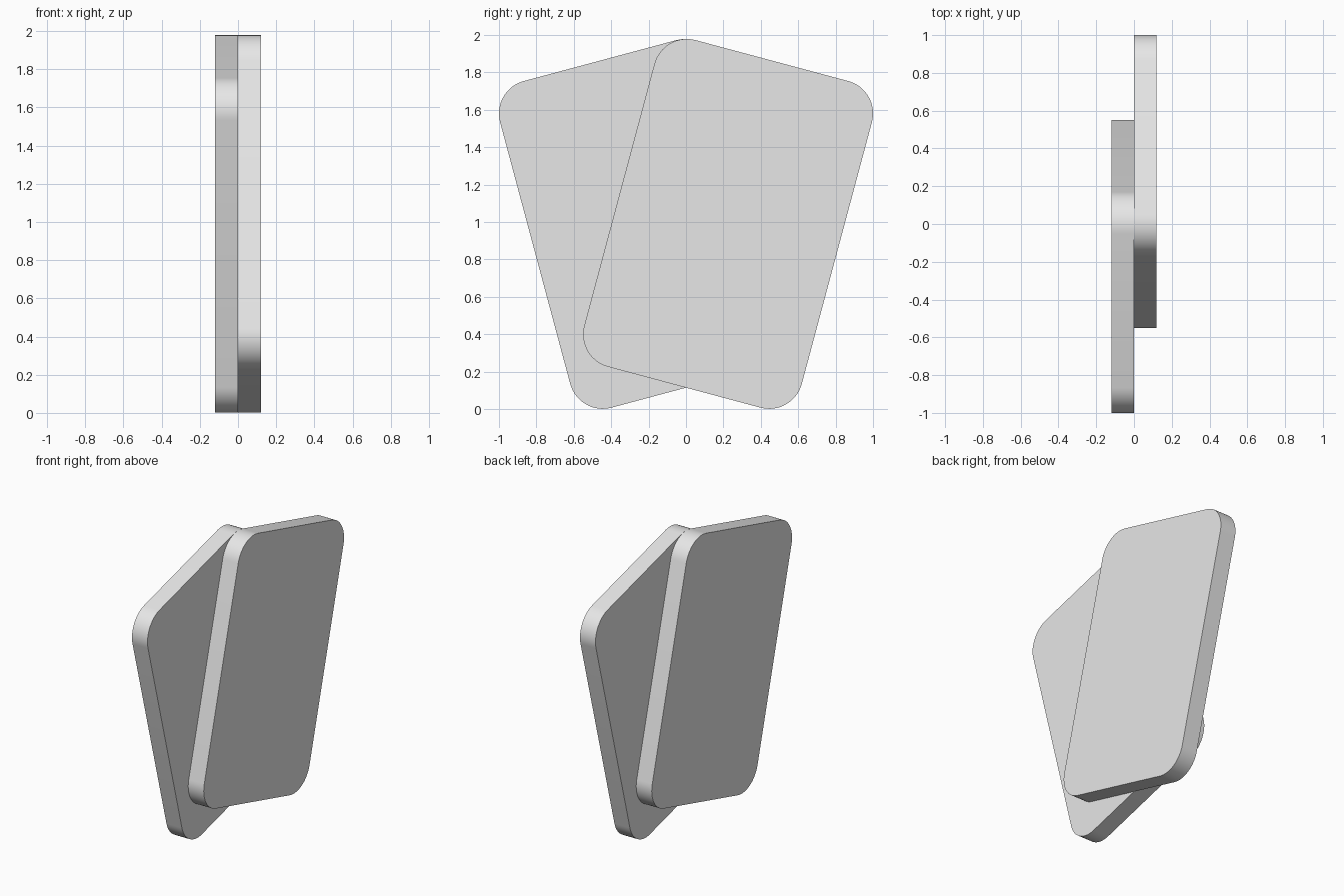
import bpy, bmesh, math

if "Cube" in bpy.data.objects:
    bpy.data.objects.remove(bpy.data.objects["Cube"])

HALF_W, HALF_H, RADIUS = 0.602, 0.904, 0.18
THICK = 0.12
TILT = math.radians(15)
SEGMENTS = 16

grey = bpy.data.materials.new("light grey")
grey.diffuse_color = (0.8, 0.8, 0.8, 1)
grey.use_nodes = True
grey.node_tree.nodes["Principled BSDF"].inputs["Base Color"].default_value = grey.diffuse_color


def rounded_outline():
    """Rounded rectangle, counter-clockwise in its own plane."""
    p, q = HALF_W - RADIUS, HALF_H - RADIUS
    points = []
    for i, (sx, sy) in enumerate([(1, 1), (-1, 1), (-1, -1), (1, -1)]):
        for k in range(SEGMENTS + 1):
            a = math.pi / 2 * (i + k / SEGMENTS)
            points.append((sx * p + RADIUS * math.cos(a),
                           sy * q + RADIUS * math.sin(a)))
    return points


def make_plate(name, side):
    """Upright plate leaning towards +y (side 1) or -y (side -1)."""
    s, c = math.sin(TILT) * side, math.cos(TILT)
    bm = bmesh.new()
    ring = [bm.verts.new((0, 0.225 * side + u * c + v * s, 0.99 - u * s + v * c))
            for u, v in rounded_outline()]
    face = bm.faces.new(ring)
    out = bmesh.ops.extrude_face_region(bm, geom=[face])
    for v in out["geom"]:
        if isinstance(v, bmesh.types.BMVert):
            v.co.x += side * THICK
    bmesh.ops.recalc_face_normals(bm, faces=bm.faces)
    mesh = bpy.data.meshes.new(name)
    bm.to_mesh(mesh)
    bm.free()
    mesh.materials.append(grey)
    obj = bpy.data.objects.new(name, mesh)
    bpy.context.collection.objects.link(obj)
    # Smooth rounded corners, crisp rims
    bpy.ops.object.select_all(action="DESELECT")
    obj.select_set(True)
    bpy.context.view_layer.objects.active = obj
    bpy.ops.object.shade_smooth_by_angle(angle=math.radians(30))


# Two touching plates, fanned in opposite directions
make_plate("right_plate", 1)
make_plate("left_plate", -1)
